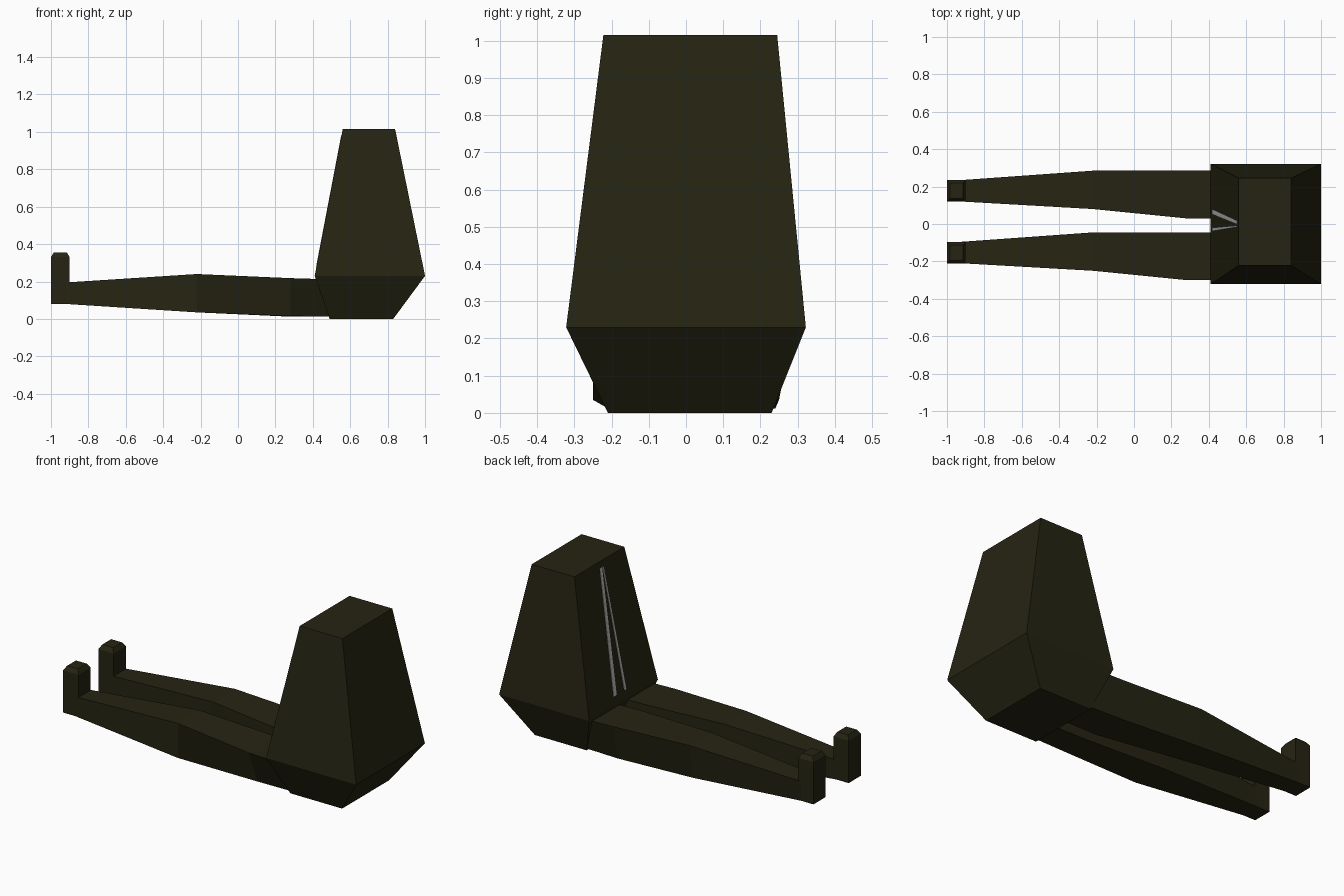
import bpy
import bmesh

if "Cube" in bpy.data.objects:
    bpy.data.objects.remove(bpy.data.objects["Cube"])


def material(name, rgb):
    m = bpy.data.materials.new(name)
    m.diffuse_color = (*rgb, 1)
    m.use_nodes = True
    m.node_tree.nodes["Principled BSDF"].inputs["Base Color"].default_value = m.diffuse_color
    return m


OLIVE = material("dark_olive", (0.019, 0.0175, 0.006))
GRAY = material("light_gray", (0.5, 0.5, 0.5))


def loft(name, rings, mat):
    """Skin a list of matching vertex rings and cap both ends."""
    bm = bmesh.new()
    loops = [[bm.verts.new(p) for p in ring] for ring in rings]
    n = len(loops[0])
    for a, b in zip(loops, loops[1:]):
        for i in range(n):
            j = (i + 1) % n
            bm.faces.new((a[i], a[j], b[j], b[i]))
    bm.faces.new(loops[0][::-1])
    bm.faces.new(loops[-1])
    bmesh.ops.recalc_face_normals(bm, faces=bm.faces)
    mesh = bpy.data.meshes.new(name)
    bm.to_mesh(mesh)
    bm.free()
    mesh.materials.append(mat)
    obj = bpy.data.objects.new(name, mesh)
    bpy.context.collection.objects.link(obj)
    return obj


def flat_ring(x0, x1, y0, y1, z):
    return [(x0, y0, z), (x1, y0, z), (x1, y1, z), (x0, y1, z)]


def leg_ring(x, y0, y1, z0, z1, b0, b1):
    """Cross-section with separate bottom (b) and top (y) widths."""
    return [(x, b0, z0), (x, b1, z0), (x, y1, z1), (x, y0, z1)]


# Torso: tapered block, widest just above the base
loft("torso", [
    flat_ring(0.49, 0.83, -0.21, 0.23, 0.0),
    flat_ring(0.41, 1.0, -0.322, 0.322, 0.23),
    flat_ring(0.56, 0.84, -0.222, 0.245, 1.015),
], OLIVE)

# Legs stretched out along -x
loft("left_leg", [
    leg_ring(-0.92, 0.12, 0.235, 0.08, 0.195, 0.12, 0.235),
    leg_ring(-0.22, 0.08, 0.285, 0.035, 0.24, 0.08, 0.25),
    leg_ring(0.28, 0.03, 0.285, 0.012, 0.218, 0.03, 0.24),
    leg_ring(0.55, 0.03, 0.285, 0.012, 0.21, 0.03, 0.23),
], OLIVE)
loft("right_leg", [
    leg_ring(-0.92, -0.21, -0.095, 0.08, 0.195, -0.21, -0.095),
    leg_ring(-0.22, -0.25, -0.045, 0.035, 0.24, -0.25, -0.045),
    leg_ring(0.28, -0.30, -0.045, 0.015, 0.218, -0.215, -0.045),
    leg_ring(0.55, -0.30, -0.045, 0.012, 0.21, -0.205, -0.045),
], OLIVE)

# Feet: upright blocks with a chamfered top
for side, y0, y1 in (("left", 0.12, 0.235), ("right", -0.21, -0.095)):
    loft(side + "_foot", [
        flat_ring(-1.0, -0.9, y0, y1, 0.08),
        flat_ring(-1.0, -0.9, y0, y1, 0.33),
        flat_ring(-0.985, -0.915, y0 + 0.016, y1 - 0.016, 0.355),
    ], OLIVE)


# Two thin strips converging towards the top of the chest
def chest_ring(z, y0, y1):
    x = 0.41 + 0.15 * (z - 0.23) / 0.785
    return flat_ring(x - 0.002, x + 0.003, y0, y1, z)


for name, low, high in (("left_strip", (0.052, 0.08), (-0.002, 0.018)),
                        ("right_strip", (-0.038, -0.02), (-0.016, -0.008))):
    loft(name, [chest_ring(0.28, *low), chest_ring(0.98, *high)], GRAY)
